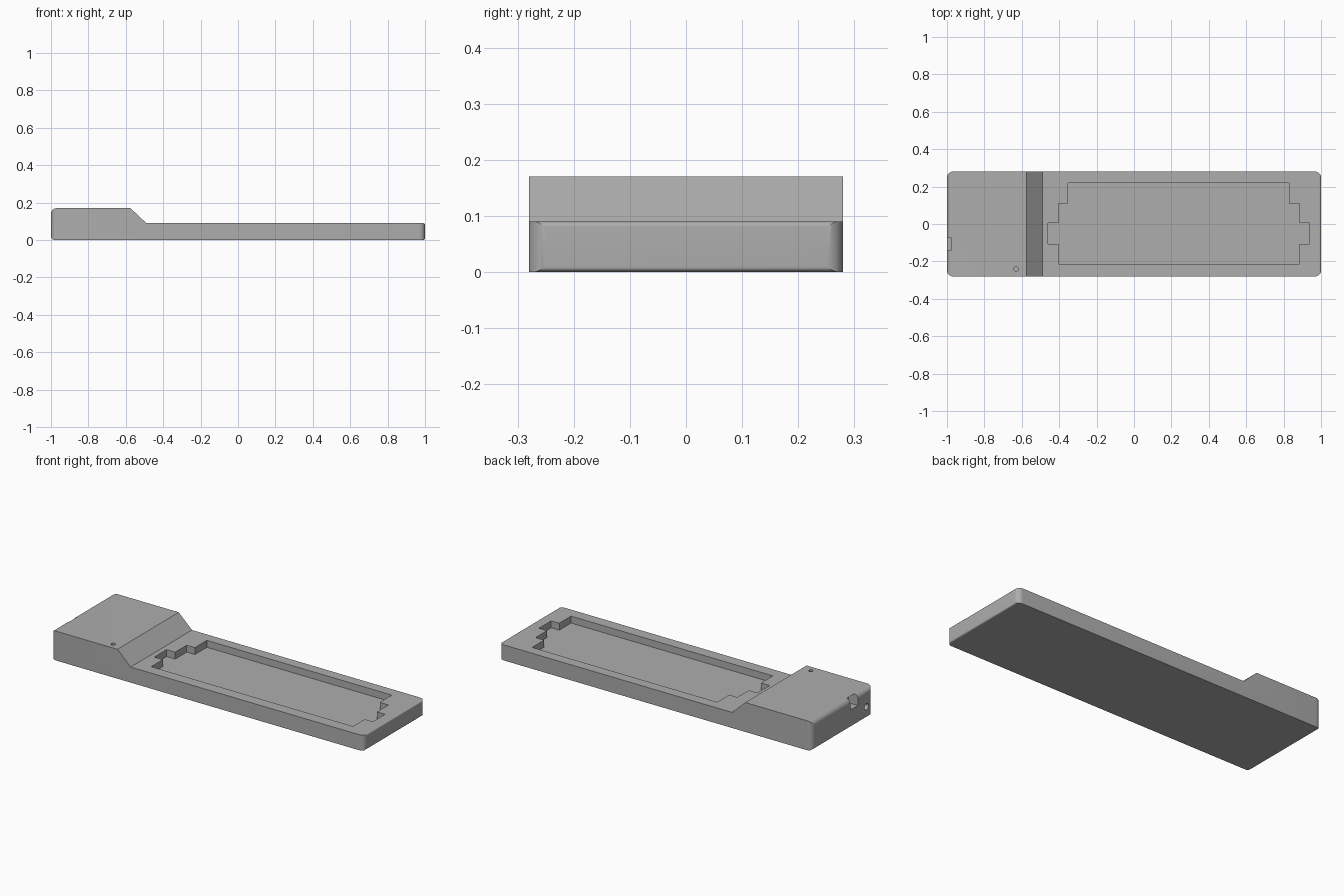
import bpy, bmesh, math
from mathutils import Vector, Matrix

cube = bpy.data.objects.get("Cube")
if cube:
    bpy.data.objects.remove(cube, do_unlink=True)

grey = bpy.data.materials.new("matte grey")
grey.use_nodes = True
colour = (0.42, 0.42, 0.42, 1)
grey.diffuse_color = colour
grey.node_tree.nodes["Principled BSDF"].inputs["Base Color"].default_value = colour


def rounded(corners, steps=8):
    """Outline of convex (u, v, radius) corners; a zero radius stays sharp."""
    pts = []
    for i, (u, v, r) in enumerate(corners):
        p = Vector((u, v))
        if r == 0:
            pts.append(p)
            continue
        a = (Vector(corners[i - 1][:2]) - p).normalized() * r
        b = (Vector(corners[(i + 1) % len(corners)][:2]) - p).normalized() * r
        for k in range(steps + 1):
            t = math.pi / 2 * k / steps
            pts.append(p + a * (1 - math.sin(t)) + b * (1 - math.cos(t)))
    return pts


def prism(name, outline, low, high, place):
    """Extrude a flat outline; place maps (u, v, depth) to a position."""
    bm = bmesh.new()
    face = bm.faces.new([bm.verts.new(place(p[0], p[1], low)) for p in outline])
    shift = Vector(place(0, 0, high)) - Vector(place(0, 0, low))
    new = bmesh.ops.extrude_face_region(bm, geom=[face])["geom"]
    bmesh.ops.translate(bm, vec=shift, verts=[g for g in new if isinstance(g, bmesh.types.BMVert)])
    bmesh.ops.recalc_face_normals(bm, faces=bm.faces)
    return finish(name, bm)


def finish(name, bm):
    mesh = bpy.data.meshes.new(name)
    bm.to_mesh(mesh)
    bm.free()
    mesh.materials.append(grey)
    obj = bpy.data.objects.new(name, mesh)
    bpy.context.collection.objects.link(obj)
    return obj


def cylinder(name, centre, radius, depth, rotation=Matrix.Identity(4)):
    bm = bmesh.new()
    bmesh.ops.create_cone(bm, cap_ends=True, segments=24, radius1=radius, radius2=radius,
                          depth=depth, matrix=Matrix.Translation(centre) @ rotation)
    return finish(name, bm)


def combine(target, cutter, operation):
    cutter.hide_render = True
    mod = target.modifiers.new(cutter.name, 'BOOLEAN')
    mod.operation, mod.object, mod.solver = operation, cutter, 'EXACT'
    bpy.ops.object.select_all(action='DESELECT')
    bpy.context.view_layer.objects.active = target
    target.select_set(True)
    bpy.ops.object.modifier_apply(modifier=mod.name)
    bpy.data.objects.remove(cutter, do_unlink=True)


def side(u, v, d):
    return (u, d, v)


def flat(u, v, d):
    return (u, v, d)


# Body: stepped side profile trimmed by a rounded plan
profile = rounded([(-1, 0, 0.02), (1, 0, 0.01), (1, 0.09, 0.01),
                   (-0.49, 0.09, 0), (-0.575, 0.17, 0), (-1, 0.17, 0.03)])
body = prism("case_body", profile, -0.4, 0.4, side)
w, h, r = 1.0003, 0.28, 0.032
plan = rounded([(-w, -h, r), (w, -h, r), (w, h, r), (-w, h, r)])
combine(body, prism("plan_trim", plan, -0.1, 0.4, flat), 'INTERSECT')

# Stepped recess in the low deck
recess = [(-0.353, 0.22), (-0.353, 0.11), (-0.405, 0.11), (-0.405, 0.005),
          (-0.46, 0.005), (-0.46, -0.107), (-0.405, -0.107), (-0.405, -0.214),
          (0.885, -0.214), (0.885, -0.107), (0.937, -0.107), (0.937, 0.005),
          (0.885, 0.005), (0.885, 0.11), (0.83, 0.11), (0.83, 0.22)]
combine(body, prism("recess_cutter", recess, 0.05, 0.15, flat), 'DIFFERENCE')

# Square port and round jack in the tall end, pin hole on top
port = [(-1.1, -0.142), (-0.94, -0.142), (-0.94, -0.072), (-1.1, -0.072)]
combine(body, prism("port_cutter", port, 0.105, 0.1685, flat), 'DIFFERENCE')
turn = Matrix.Rotation(math.pi / 2, 4, 'Y')
combine(body, cylinder("jack_cutter", (-1, -0.22, 0.068), 0.018, 0.12, turn), 'DIFFERENCE')
combine(body, cylinder("pin_cutter", (-0.63, -0.24, 0.17), 0.012, 0.08), 'DIFFERENCE')

bpy.ops.object.select_all(action='DESELECT')
body.select_set(True)
bpy.context.view_layer.objects.active = body
bpy.ops.object.shade_smooth_by_angle(angle=math.radians(30))
